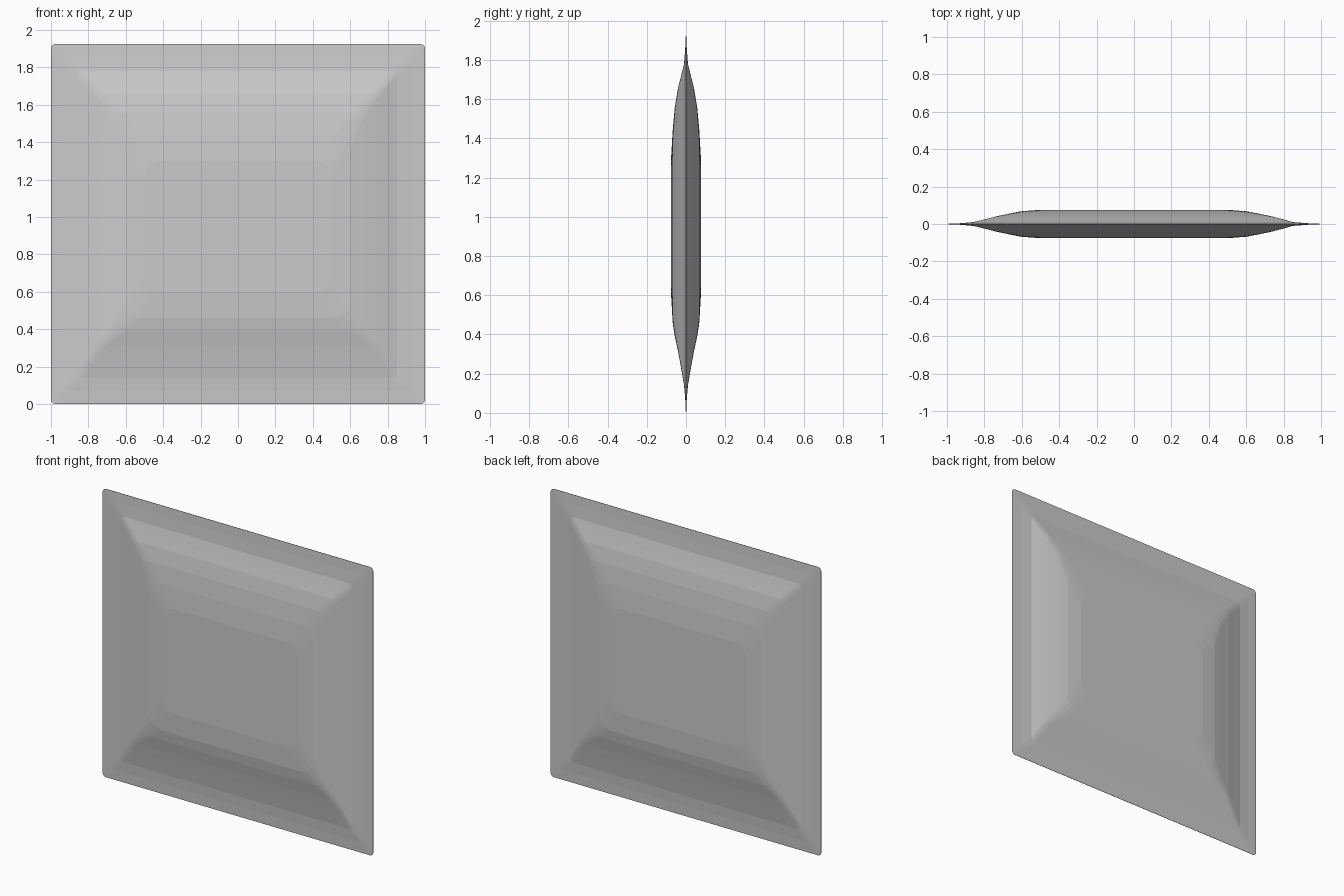
import bpy, bmesh, math

if "Cube" in bpy.data.objects:
    bpy.data.objects.remove(bpy.data.objects["Cube"])

# Nested outlines: left, right, bottom, top, half thickness, corner radius
RINGS = [
    (-1.00, 1.00, 0.00, 1.925, 0.001, 0.025),
    (-0.93, 0.93, 0.07, 1.86, 0.004, 0.025),
    (-0.86, 0.85, 0.14, 1.78, 0.010, 0.03),
    (-0.79, 0.79, 0.24, 1.71, 0.027, 0.03),
    (-0.74, 0.74, 0.31, 1.66, 0.040, 0.03),
    (-0.66, 0.66, 0.39, 1.56, 0.057, 0.05),
    (-0.605, 0.60, 0.46, 1.44, 0.068, 0.08),
    (-0.50, 0.50, 0.60, 1.30, 0.076, 0.08),
]
STEPS = 3


def outline(bm, ring, side):
    """Rounded rectangle of vertices on the front (-1) or back (+1)."""
    x0, x1, z0, z1, t, r = ring
    corners = [(x1 - r, z0 + r, -90), (x1 - r, z1 - r, 0),
               (x0 + r, z1 - r, 90), (x0 + r, z0 + r, 180)]
    verts = []
    for cx, cz, start in corners:
        for i in range(STEPS + 1):
            a = math.radians(start + 90 * i / STEPS)
            verts.append(bm.verts.new((cx + r * math.cos(a), side * t, cz + r * math.sin(a))))
    return verts


def bridge(bm, a, b):
    n = len(a)
    for i in range(n):
        bm.faces.new((a[i], a[(i + 1) % n], b[(i + 1) % n], b[i]))


# Cushion-shaped panel: both sides swell from a thin rim to a flat middle
bm = bmesh.new()
rims = []
for side in (-1, 1):
    loops = [outline(bm, ring, side) for ring in RINGS]
    for a, b in zip(loops, loops[1:]):
        bridge(bm, a, b)
    bm.faces.new(loops[-1])
    rims.append(loops[0])
bridge(bm, rims[0], rims[1])
bmesh.ops.recalc_face_normals(bm, faces=bm.faces)

mesh = bpy.data.meshes.new("padded_panel")
bm.to_mesh(mesh)
bm.free()
panel = bpy.data.objects.new("padded_panel", mesh)
bpy.context.collection.objects.link(panel)
